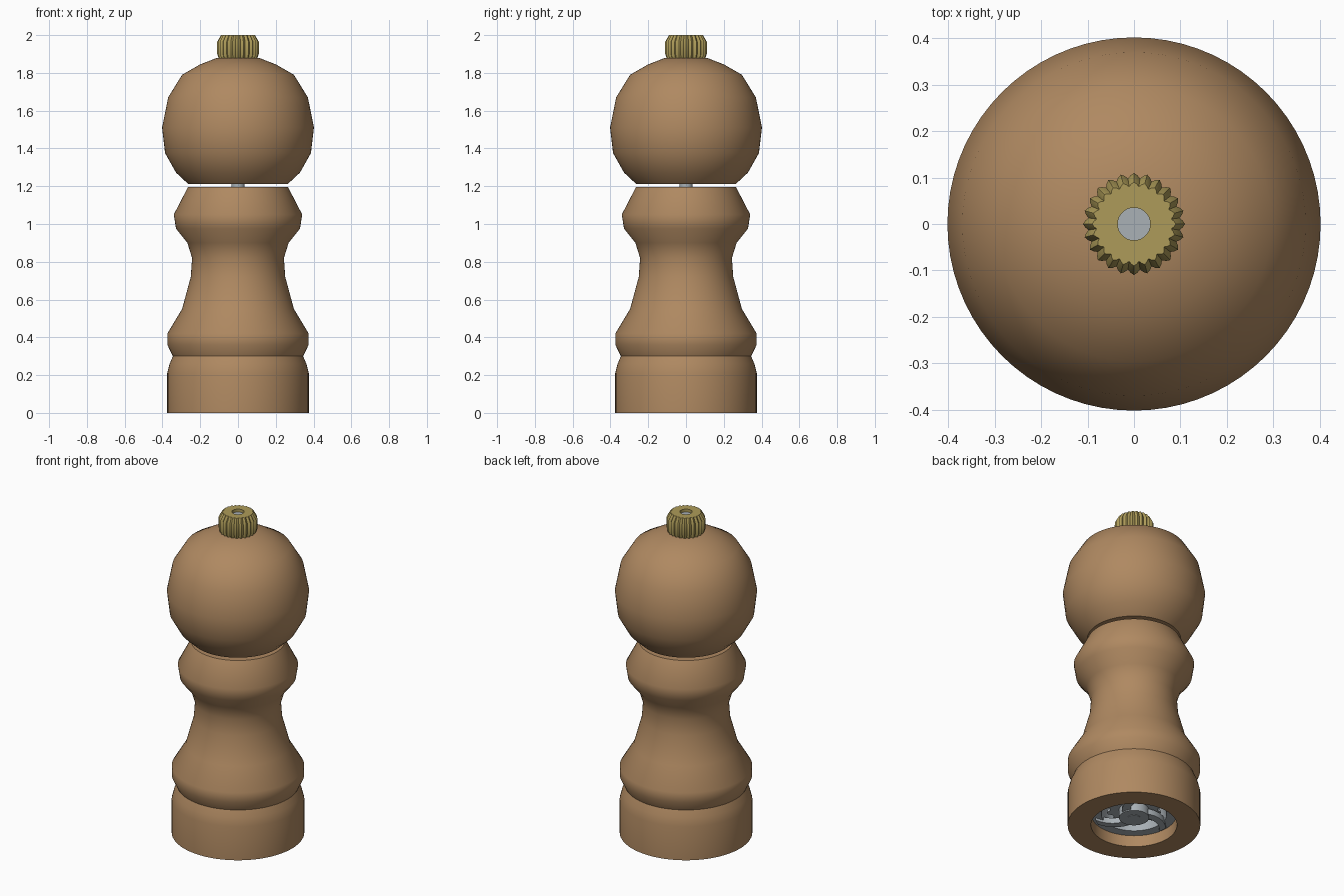
import bpy, bmesh, math

if "Cube" in bpy.data.objects:
    bpy.data.objects.remove(bpy.data.objects["Cube"])


def material(name, rgb):
    m = bpy.data.materials.new(name)
    m.diffuse_color = (*rgb, 1.0)
    m.use_nodes = True
    m.node_tree.nodes["Principled BSDF"].inputs["Base Color"].default_value = m.diffuse_color
    return m


wood = material("warm wood", (0.43, 0.25, 0.12))
brass = material("brass", (0.42, 0.33, 0.10))
steel = material("steel", (0.40, 0.44, 0.47))


def finish(name, bm, mat, angle=40):
    bmesh.ops.recalc_face_normals(bm, faces=bm.faces)
    mesh = bpy.data.meshes.new(name)
    bm.to_mesh(mesh)
    bm.free()
    ob = bpy.data.objects.new(name, mesh)
    bpy.context.collection.objects.link(ob)
    mesh.materials.append(mat)
    bpy.ops.object.select_all(action='DESELECT')
    ob.select_set(True)
    bpy.context.view_layer.objects.active = ob
    bpy.ops.object.shade_smooth_by_angle(angle=math.radians(angle))
    return ob


def lathe(name, profile, mat, steps=72, closed=False, wave=None, angle=40):
    """Spin (radius, z) points round z; wave(i, k) scales the radius of column i, row k."""
    bm = bmesh.new()
    rings = []
    for k, (r, z) in enumerate(profile):
        ring = []
        for i in range(steps):
            a = math.tau * i / steps
            s = r * (wave(i, k) if wave else 1)
            ring.append(bm.verts.new((s * math.cos(a), s * math.sin(a), z)))
        rings.append(ring)
    pairs = list(zip(rings, rings[1:]))
    if closed:
        pairs.append((rings[-1], rings[0]))
    else:
        bm.faces.new(rings[0])
        bm.faces.new(rings[-1])
    for lo, hi in pairs:
        for i in range(steps):
            j = (i + 1) % steps
            bm.faces.new((lo[i], lo[j], hi[j], hi[i]))
    return finish(name, bm, mat, angle)


# Turned body, hollow with a wide recess in the base
lathe("body", [
    (0.375, 0.0), (0.375, 0.21), (0.362, 0.26), (0.345, 0.30), (0.374, 0.36),
    (0.374, 0.42), (0.296, 0.55), (0.25, 0.72), (0.243, 0.82), (0.268, 0.90),
    (0.328, 0.975), (0.34, 1.05), (0.265, 1.195),
    (0.16, 1.195), (0.16, 0.22), (0.243, 0.22), (0.243, 0.0)],
    wood, closed=True)

# Round turning head
lathe("head", [
    (0.265, 1.213), (0.328, 1.272), (0.386, 1.375), (0.402, 1.51), (0.37, 1.67),
    (0.296, 1.79), (0.20, 1.845), (0.11, 1.88)], wood)

# Knurled nut with a hole through the middle
def knurl(i, k):
    if k > 3:
        return 1
    return (1.0, 0.96, 0.90, 0.96)[i % 4]


lathe("top_nut", [
    (0.10, 1.872), (0.11, 1.90), (0.11, 1.965), (0.09, 2.0),
    (0.035, 2.0), (0.035, 1.872)], brass, steps=96, closed=True, wave=knurl, angle=30)

# Shaft from the grinder to the nut
lathe("shaft", [(0.0352, 0.045), (0.0352, 1.982)], steel, steps=32)

# Grinder: outer ring, toothed cone and hub
lathe("grinder_ring", [(0.241, 0.07), (0.241, 0.20), (0.165, 0.20), (0.185, 0.07)],
      steel, closed=True)
lathe("grinder_cone", [(0.155, 0.10), (0.135, 0.17), (0.07, 0.30)], steel, steps=72,
      wave=lambda i, k: 1.0 if i % 6 < 3 else 0.88, angle=25)
lathe("hub", [(0.085, 0.048), (0.085, 0.12)], steel, steps=40)

# Curved arms that bridge hub and ring
bm = bmesh.new()
for n in range(3):
    rows = []
    for t in range(7):
        r = 0.06 + 0.16 * t / 6
        a = math.tau * n / 3 + 0.9 * t / 6 + 0.2
        c, s = math.cos(a), math.sin(a)
        x, y, w = r * c, r * s, 0.028
        rows.append([bm.verts.new((x - side * w * s, y + side * w * c, z))
                     for side, z in ((-1, 0.055), (1, 0.055), (1, 0.09), (-1, 0.09))])
    bm.faces.new(rows[0])
    bm.faces.new(rows[-1])
    for p, q in zip(rows, rows[1:]):
        for i in range(4):
            j = (i + 1) % 4
            bm.faces.new((p[i], p[j], q[j], q[i]))
finish("bridge_arms", bm, steel)
